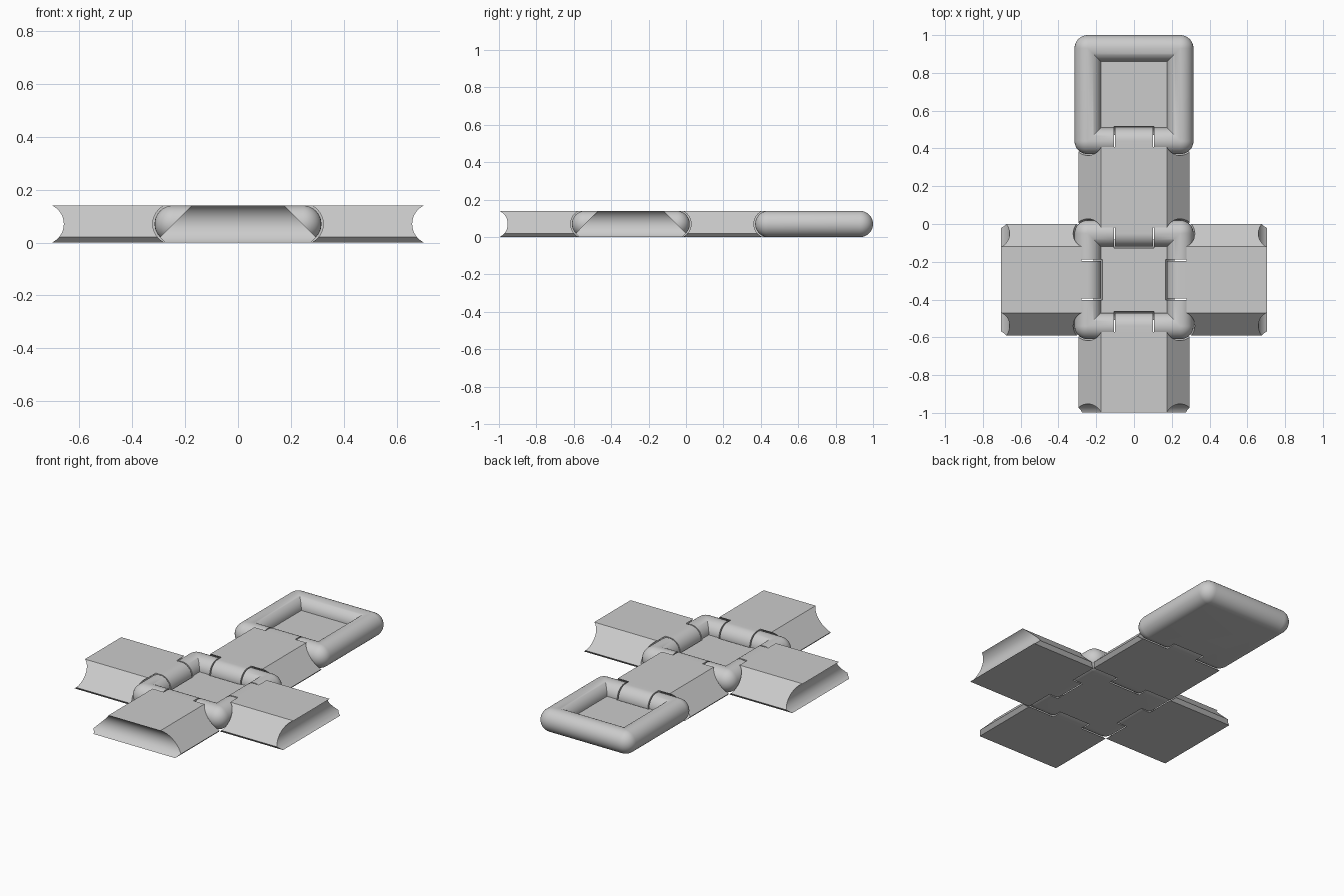
import bpy, bmesh
from math import sin, cos, pi, asin, radians
from mathutils import Vector, Matrix

if "Cube" in bpy.data.objects:
    bpy.data.objects.remove(bpy.data.objects["Cube"])

R, CLEAR = 0.07, 0.077      # tube radius, clearance groove radius
CELL, H = 0.49, 0.245       # hinge spacing and half of it
KNUCKLE, GAP = 0.1, 0.007   # knuckle half width, side gap
N = 24


def to_object(name, bm):
    bmesh.ops.recalc_face_normals(bm, faces=bm.faces)
    mesh = bpy.data.meshes.new(name)
    bm.to_mesh(mesh)
    bm.free()
    ob = bpy.data.objects.new(name, mesh)
    bpy.context.collection.objects.link(ob)
    return ob


def rod(bm, x0, x1, y, turn=0.0):
    """Clearance cylinder along x at height R, turned around z."""
    m = (Matrix.Rotation(turn, 4, 'Z') @ Matrix.Translation(((x0 + x1) / 2, y, R))
         @ Matrix.Rotation(pi / 2, 4, 'Y'))
    bmesh.ops.create_cone(bm, cap_ends=True, segments=2 * N, radius1=CLEAR,
                          radius2=CLEAR, depth=x1 - x0, matrix=m)


def cut(ob, cutter_bm):
    cutter = to_object("cutter", cutter_bm)
    cutter.hide_render = True
    mod = ob.modifiers.new("cut", 'BOOLEAN')
    mod.operation, mod.solver, mod.object = 'DIFFERENCE', 'EXACT', cutter
    bpy.context.view_layer.objects.active = ob
    bpy.ops.object.modifier_apply(modifier=mod.name)
    bpy.data.objects.remove(cutter)


def finish(ob, location, turn=0.0):
    ob.location, ob.rotation_euler.z = location, turn
    bpy.ops.object.select_all(action='DESELECT')
    ob.select_set(True)
    bpy.context.view_layer.objects.active = ob
    bpy.ops.object.shade_smooth_by_angle(angle=radians(30))


def frame(name, y, notch_turns):
    """Square tube frame with ball corners and a floor at mid height."""
    bm = bmesh.new()
    rings = []
    for i in range(N + N // 2 + 1):
        t = -pi / 2 + pi * i / N
        d, z = R * cos(t), R + R * sin(t)
        ring = []
        for c in range(4):
            base = pi / 2 * c
            corner = Vector((cos(base + pi / 4), sin(base + pi / 4))) * H * 2 ** 0.5
            for k in range(9):
                if i <= N:
                    a = base + pi / 2 * k / 8
                    p = corner + Vector((cos(a), sin(a))) * d
                else:
                    p = corner * (1 + d / H)
                ring.append(bm.verts.new((p.x, p.y, z)))
        rings.append(ring)
    for a, b in zip(rings, rings[1:]):
        for k in range(36):
            j = (k + 1) % 36
            bm.faces.new((a[k], a[j], b[j], b[k]))
    bm.faces.new(rings[0])
    bm.faces.new(rings[-1])
    bmesh.ops.remove_doubles(bm, verts=bm.verts, dist=1e-5)
    bmesh.ops.dissolve_degenerate(bm, edges=bm.edges, dist=1e-6)
    ob = to_object(name, bm)
    # hinge notches
    for turn in notch_turns:
        cb = bmesh.new()
        rod(cb, -KNUCKLE - GAP, KNUCKLE + GAP, -H, turn)
        cut(ob, cb)
    finish(ob, (0, y, 0))


def panel(name, location, turn, double=False):
    """Wall with a hinge knuckle at y=0 and a knuckle or groove at the far end."""
    pts = []
    for i in range(N + 1):
        t = -pi / 2 - pi * i / N
        pts.append((R * cos(t), R + R * sin(t)))
    t0 = asin(R / CLEAR)
    for i in range(N + 1):
        f = 1 - 2 * i / N
        if double:
            pts.append((CELL + R * cos(f * pi / 2), R + R * sin(f * pi / 2)))
        else:
            pts.append((CELL - CLEAR * cos(f * t0), R + CLEAR * sin(f * t0)))
    bm = bmesh.new()
    face = bm.faces.new([bm.verts.new((-0.33, y, z)) for y, z in pts])
    ext = bmesh.ops.extrude_face_region(bm, geom=[face])
    bmesh.ops.translate(bm, vec=(0.66, 0, 0),
                        verts=[v for v in ext['geom'] if isinstance(v, bmesh.types.BMVert)])
    # mitred sides and small lower chamfers
    for s in (-1, 1):
        for up in (1, -1):
            geom = bm.verts[:] + bm.edges[:] + bm.faces[:]
            res = bmesh.ops.bisect_plane(bm, geom=geom, dist=1e-6, clear_outer=True,
                                         plane_co=(s * 0.295, 0, 0.02), plane_no=(s, 0, up))
            edges = [e for e in res['geom_cut'] if isinstance(e, bmesh.types.BMEdge)]
            bmesh.ops.contextual_create(bm, geom=edges)
    ob = to_object(name, bm)
    # clearance either side of each knuckle
    for y in ([0, CELL] if double else [0]):
        for x0, x1 in ((-0.4, -KNUCKLE), (KNUCKLE, 0.4)):
            cb = bmesh.new()
            rod(cb, x0, x1, y)
            cut(ob, cb)
    finish(ob, location, turn)


MID = -0.295
frame("base_frame", MID, [0, pi / 2, pi, -pi / 2])
frame("lid_frame", MID + 2 * CELL, [0])
panel("back_wall", (0, MID + H, 0), 0, double=True)
panel("front_wall", (0, MID - H, 0), pi)
panel("right_wall", (H, MID, 0), -pi / 2)
panel("left_wall", (-H, MID, 0), pi / 2)
